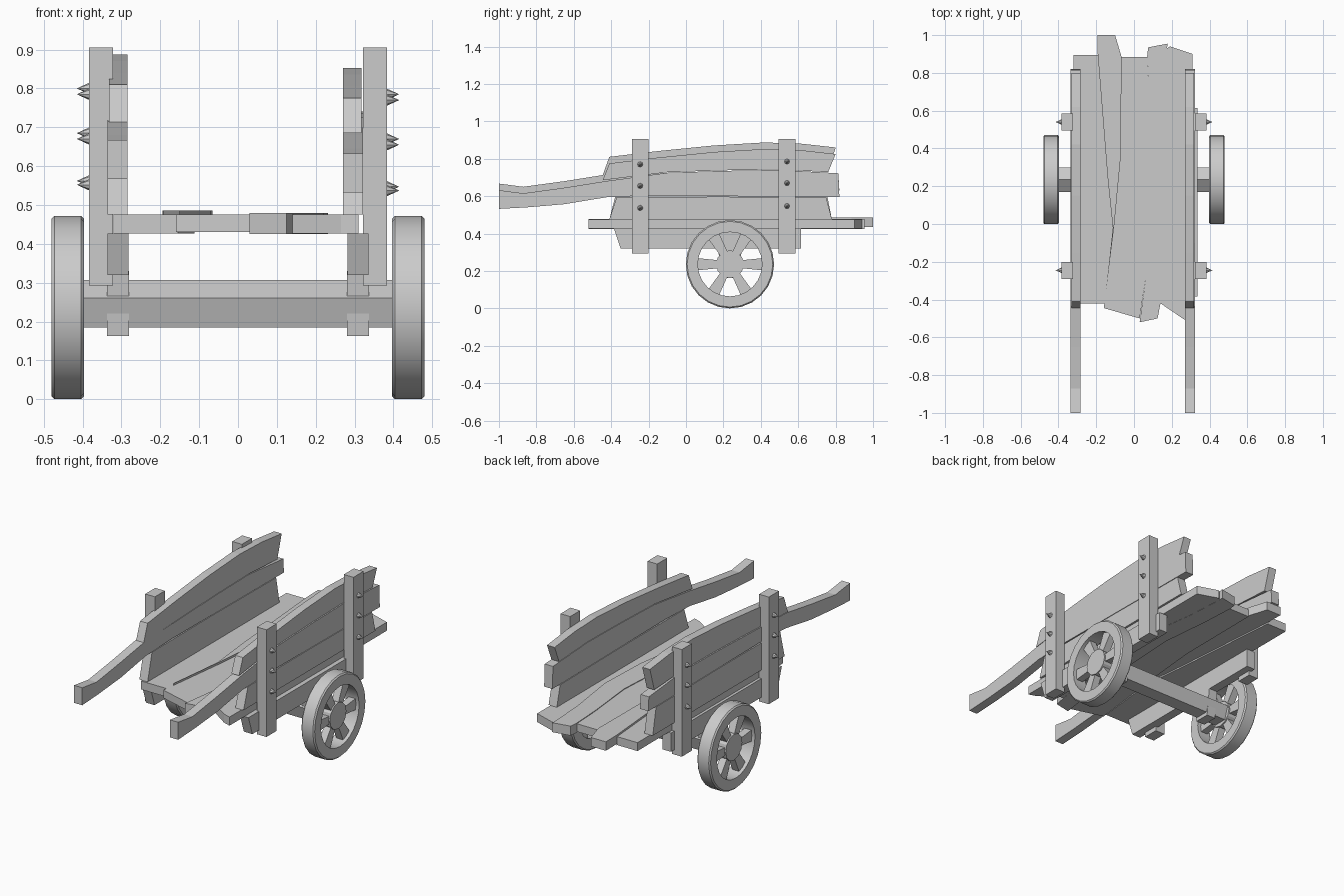
import bpy, bmesh, math

if "Cube" in bpy.data.objects:
    bpy.data.objects.remove(bpy.data.objects["Cube"])

def add(name, bm, smooth=False):
    bmesh.ops.recalc_face_normals(bm, faces=bm.faces)
    me = bpy.data.meshes.new(name)
    bm.to_mesh(me)
    bm.free()
    ob = bpy.data.objects.new(name, me)
    bpy.context.collection.objects.link(ob)
    if smooth:
        bpy.context.view_layer.objects.active = ob
        ob.select_set(True)
        bpy.ops.object.shade_smooth_by_angle(angle=math.radians(30))
        ob.select_set(False)
    return ob

def prism(name, pts, lo, hi, axis='x'):
    """Extrude a closed outline: (y,z) along x, or (x,y) along z."""
    place = (lambda p, t: (t, p[0], p[1])) if axis == 'x' else (lambda p, t: (p[0], p[1], t))
    bm = bmesh.new()
    a = [bm.verts.new(place(p, lo)) for p in pts]
    b = [bm.verts.new(place(p, hi)) for p in pts]
    bm.faces.new(a)
    bm.faces.new(b[::-1])
    n = len(pts)
    for i in range(n):
        bm.faces.new((a[i], a[(i + 1) % n], b[(i + 1) % n], b[i]))
    return add(name, bm)

def rect(y0, y1, z0, z1):
    return [(y0, z0), (y1, z0), (y1, z1), (y0, z1)]

def circle(r, n, start=0):
    return [(AY + r * math.cos(start + i * math.tau / n),
             AZ + r * math.sin(start + i * math.tau / n)) for i in range(n)]

AY, AZ, R = 0.235, 0.236, 0.236

def rim(name, x0, x1):
    """Ring of bevelled rectangular section turned about the axle."""
    b = 0.007
    sec = [(0.172, x0), (R - b, x0), (R, x0 + b), (R, x1 - b), (R - b, x1), (0.172, x1)]
    bm = bmesh.new()
    n = 24
    rings = []
    for i in range(n):
        t = i * math.tau / n + math.pi / 2
        rings.append([bm.verts.new((x, AY + r * math.cos(t), AZ + r * math.sin(t))) for r, x in sec])
    for i in range(n):
        p, q = rings[i], rings[(i + 1) % n]
        for k in range(len(sec)):
            m = (k + 1) % len(sec)
            bm.faces.new((p[k], p[m], q[m], q[k]))
    add(name, bm, True)

# Floor planks: shared uneven seams, each with its own end points and height
seams = [
    [(-.32, -.42), (-.32, .895)],
    [(-.155, -.43), (-.15, -.37), (-.112, -.02), (-.14, .25), (-.18, .75), (-.192, .9)],
    [(-.155, -.43), (-.15, -.37), (-.106, -.02), (-.07, .36), (-.066, .885)],
    [(.03, -.48), (.06, -.3), (.09, .05), (.11, .4), (.08, .7), (.07, .89)],
    [(.14, -.42), (.17, -.25), (.22, .1), (.232, .4), (.19, .7), (.175, .93)],
    [(.31, -.48), (.31, .895)],
]
planks = [  # left seam, right seam, front end, back end, z range
    (0, 1, [(-.155, -.42)], [(-.19, .895)], .427, .475),
    (1, 2, [], [(-.10, 1.0), (-.194, 1.0)], .435, .486),
    (2, 3, [(-.16, -.445), (.03, -.50)], [(.07, .885)], .430, .475),
    (3, 4, [(.03, -.52), (.125, -.50)], [(.178, .955), (.075, .935)], .425, .479),
    (4, 5, [(.265, -.505), (.31, -.52)], [(.31, .9), (.19, .94)], .426, .475),
]
for i, (l, r, front, back, z0, z1) in enumerate(planks):
    left, right = list(seams[l]), list(seams[r])
    if i == 0:
        right = right[1:]
    if i == 1:
        left, right = left[1:], right[2:]
    if i == 2:
        left, right = left[1:], right[1:-1]
    if i == 3:
        left, right = left[1:], right[:]
    if i == 4:
        right = right[1:-1]
        front = [(.265, -.505), (.31, -.52)]
    pts = left[::-1] + front + right + back
    clean = []
    for p in pts:
        if not clean or math.dist(p, clean[-1]) > .004:
            clean.append(p)
    prism(f"floor_plank_{i + 1}", clean, z0, z1, 'z')

# Sides: three boards (the middle one runs on as the handle), rail, posts, nails
for side, s, d in (("right", 1, 0.0), ("left", -1, 0.035)):
    xi, xo = (.27, .322) if s > 0 else (-.284, -.336)
    prism(side + "_lower_board",
          [(-.41, .475), (.78, .475), (.75, .592 + d), (.2, .597 + d), (-.37, .595 + d)], xi, xo)
    prism(side + "_handle_board",
          [(-1, .532 + d), (-.85, .54 + d), (-.65, .557 + d), (-.42, .595 + d), (-.2, .603 + d),
           (.2, .6 + d), (.82, .595 + d), (.815, .722 - d / 3), (.5, .74), (.2, .735),
           (-.1, .725), (-.43, .68 + d), (-.65, .645 + d), (-.87, .615 + d), (-1, .632 + d)], xi, xo)
    prism(side + "_upper_board",
          [(-.445, .685 + d * .8), (-.1, .728), (.2, .738), (.5, .743), (.76, .728), (.80, .825 + d),
           (.62, .845 + d), (.42, .852 + d), (.15, .836 + d), (-.15, .806 + d), (-.41, .775 + d)],
          xi, xo - s * .004)
    prism(side + "_bottom_rail", [(-.35, .32), (.615, .32), (.615, .427), (-.385, .427)],
          s * .282, s * .336)
    prism(side + "_axle_block", [(.19, .163), (.28, .163), (.30, .33), (.17, .33)],
          s * .281, s * .337)
    for end, y, zs in (("front", -.245, (.77, .655, .537)), ("rear", .54, (.785, .67, .547))):
        prism(f"{side}_{end}_post", rect(y - .045, y + .045, .293, .905), s * .322, s * .383)
        for k, z in enumerate(zs):
            zz = z + (.015 if s < 0 else 0)
            bm = bmesh.new()
            tip = bm.verts.new((s * .415, y, zz))
            base = [bm.verts.new((s * .38, y + .016 * math.cos(a * math.tau / 8),
                                  zz + .016 * math.sin(a * math.tau / 8))) for a in range(8)]
            bm.faces.new(base)
            for a in range(8):
                bm.faces.new((base[a], base[(a + 1) % 8], tip))
            add(f"{side}_{end}_nail_{k + 1}", bm)

    # Wheel: rim, tapered spokes and hub
    rim(side + "_wheel_rim", s * .397 if s > 0 else -.48, s * .48 if s > 0 else -.397)
    prism(side + "_wheel_hub", circle(.075, 12), s * .41, s * .468)
    for k in range(6):
        t = k * math.tau / 6
        c, n = math.cos(t), math.sin(t)
        out = [(AY + r * c - w * n, AZ + r * n + w * c)
               for r, w in ((.05, -.02), (.178, -.033), (.178, .033), (.05, .02))]
        prism(f"{side}_wheel_spoke_{k + 1}", out, s * .418, s * .46)

# Five-sided axle
prism("axle", [(y, z + .003) for y, z in circle(.068, 5, math.pi / 2)], -.42, .42)
